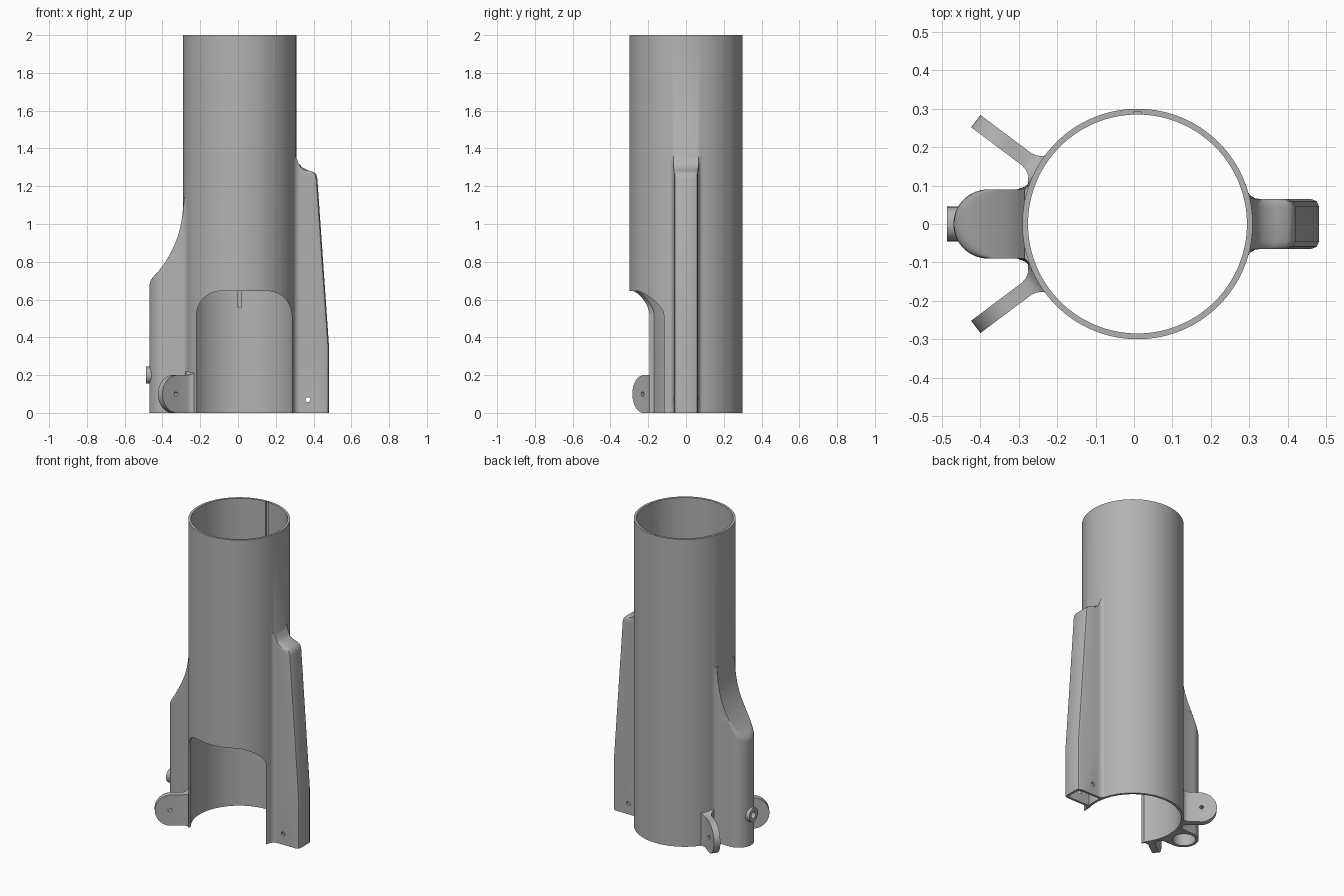
import bpy, bmesh, math
from mathutils import Matrix, Vector

cube = bpy.data.objects.get("Cube")
if cube:
    bpy.data.objects.remove(cube, do_unlink=True)

CX = 0.009          # tube axis
R_OUT, R_IN = 0.3, 0.285

grey = bpy.data.materials.new("plain grey")
grey.use_nodes = True
grey.diffuse_color = (0.45, 0.45, 0.45, 1)
grey.node_tree.nodes["Principled BSDF"].inputs["Base Color"].default_value = grey.diffuse_color


def finish(name, bm):
    bmesh.ops.recalc_face_normals(bm, faces=bm.faces[:])
    mesh = bpy.data.meshes.new(name)
    bm.to_mesh(mesh)
    bm.free()
    mesh.materials.append(grey)
    obj = bpy.data.objects.new(name, mesh)
    bpy.context.collection.objects.link(obj)
    return obj


def loft(name, rows):
    """Closed solid through rows of equal point counts."""
    bm = bmesh.new()
    rings = [[bm.verts.new(p) for p in row] for row in rows]
    n = len(rings[0])
    for a, b in zip(rings, rings[1:]):
        for i in range(n):
            j = (i + 1) % n
            bm.faces.new((a[i], a[j], b[j], b[i]))
    bm.faces.new(rings[0])
    bm.faces.new(rings[-1])
    return finish(name, bm)


def cylinder(name, start, end, radius, sides=32):
    a, b = Vector(start), Vector(end)
    turn = (b - a).to_track_quat('Z', 'Y').to_matrix().to_4x4()
    bm = bmesh.new()
    bmesh.ops.create_cone(bm, cap_ends=True, segments=sides, radius1=radius, radius2=radius,
                          depth=(b - a).length, matrix=Matrix.Translation((a + b) / 2) @ turn)
    return finish(name, bm)


def box(name, lo, hi):
    x0, y0, z0 = lo
    x1, y1, z1 = hi
    return loft(name, [[(x0, y0, z), (x1, y0, z), (x1, y1, z), (x0, y1, z)] for z in (z0, z1)])


def boolean(target, other, operation):
    mod = target.modifiers.new("combine", 'BOOLEAN')
    mod.operation = operation
    mod.solver = 'EXACT'
    mod.object = other
    bpy.context.view_layer.objects.active = target
    bpy.ops.object.modifier_apply(modifier=mod.name)
    bpy.data.objects.remove(other, do_unlink=True)


def mirrored(half):
    return half + [(x, -y) for x, y in reversed(half)]


# Tapered side channel: rounded plan whose outer edge follows a height profile
def channel_plan(outer, inset=0.0):
    half = [(0.25, 0.085), (0.296, 0.085), (0.302, 0.075), (0.315, 0.067), (0.33, 0.065),
            (outer - 0.02, 0.0645), (outer - 0.006, 0.059), (outer, 0.045)]
    out, last = [], 0
    for x, y in half:
        last = max(last, min(x, outer))
        out.append((last, y))
    return mirrored(out)


channel_profile = [(-0.03, .482), (.35, .482), (1.24, .42), (1.262, .414), (1.275, .40),
                   (1.285, .37), (1.30, .34), (1.32, .322), (1.345, .311), (1.36, .303)]
channel = loft("side_channel", [[(x, y, z) for x, y in channel_plan(outer)]
                                for z, outer in channel_profile])
hollow = loft("channel_hollow", [[(0.2, -0.05, z), (x, -0.05, z), (x, 0.05, z), (0.2, 0.05, z)]
                                 for z, x in ((-0.1, .467), (.35, .467), (1.24, .405))])
boolean(channel, hollow, 'DIFFERENCE')

# Scooped round housing: D-shaped plan softly clipped by a concave slope
housing_half = [(-0.2, .13), (-.262, .125), (-.272, .108), (-.285, .097), (-.305, .09)]
housing_half += [(-.38 - .09 * math.sin(a), .09 * math.cos(a))
                 for a in (math.pi / 2 * (i + 0.25) / 16 for i in range(16))]


def soft_max(a, b, k=0.03):
    h = max(k - abs(a - b), 0) / k
    return max(a, b) + h * h * k / 4


def scoop_rows():
    yield -0.04, -0.6
    yield 0.62, -0.6
    slope = [(.68, -.485), (.70, -.47), (.75, -.42), (.795, -.387), (.84, -.36), (.885, -.338),
             (.93, -.32), (.98, -.306), (1.03, -.297), (1.08, -.291), (1.14, -.285)]
    for (z0, x0), (z1, x1) in zip(slope, slope[1:]):
        for i in range(3):
            t = i / 3
            yield z0 + (z1 - z0) * t, x0 + (x1 - x0) * t
    yield slope[-1]


housing = loft("round_housing", [[(soft_max(x, limit), y, z) for x, y in mirrored(housing_half)]
                                 for z, limit in scoop_rows()])
boolean(housing, cylinder("housing_boss", (-.487, 0, .2), (-.42, 0, .2), .045), 'UNION')
boolean(housing, cylinder("housing_bore", (-.385, 0, -.1), (-.385, 0, .66), .068, 48), 'DIFFERENCE')
boolean(housing, cylinder("boss_hole", (-.6, 0, .2), (-.4, 0, .2), .022), 'DIFFERENCE')


# Rounded ears with a pin hole, flared where they meet the tube
def ear(name, side):
    tip, inward, across = Vector((-.412, .268)), Vector((.8, -.6)), Vector((.6, .8))
    stations = [(.1 - .1 * math.cos(math.pi / 2 * (i + .3) / 12), .02) for i in range(12)]
    stations += [(.1, .02), (.165, .02), (.18, .023), (.195, .032), (.205, .048), (.26, .05)]
    rows = []
    for d, t in stations:
        h = math.sqrt(.01 - max(.1 - d, 0) ** 2)
        low, high = .1 - h * 1.01, .1 + h + (t - .02) * .7
        row = []
        for s, z in ((t, low), (t, high), (-t, high), (-t, low)):
            p = tip + inward * d + across * s
            row.append((p.x, p.y * side, z))
        rows.append(row)
    obj = loft(name, rows)
    c = tip + inward * .09
    a, b = c + across * .1, c - across * .1
    boolean(obj, cylinder("pin_hole", (a.x, a.y * side, .1), (b.x, b.y * side, .1), .012, 24), 'DIFFERENCE')
    return obj


# Main tube joined with its attachments
tube = cylinder("tube_body", (CX, 0, -.05), (CX, 0, 2), R_OUT, 128)
for part in (channel, housing, ear("rear_ear", 1), ear("front_ear", -1)):
    boolean(tube, part, 'UNION')
boolean(tube, cylinder("tube_bore", (CX, 0, -.2), (CX, 0, 2.1), R_IN, 128), 'DIFFERENCE')

# Front opening with rounded top corners
left, right, top, r = -.22, .285, .645, .13
arch = [(left, -.2), (right, -.2)]
for cx, first in ((right - r, 0), (left + r, 90)):
    for i in range(13):
        a = math.radians(first + i * 7.5)
        arch.append((cx + r * math.cos(a), top - r + r * math.sin(a)))
opening = loft("front_opening", [[(x, y, z) for x, z in arch] for y in (-.36, -.05)])
# Keep the ear outside the opening: its sides stop at the tube wall
boolean(tube, opening, 'DIFFERENCE')

# Inner key groove, channel pin hole and flat base
boolean(tube, box("key_groove", (0, .27, .56), (.018, .293, 2.1)), 'DIFFERENCE')
boolean(tube, cylinder("channel_pin_hole", (.37, -.1, .07), (.37, .1, .07), .013, 24), 'DIFFERENCE')
boolean(tube, box("base_trim", (-1, -1, -.5), (1, 1, 0)), 'DIFFERENCE')

bpy.ops.object.select_all(action='DESELECT')
tube.select_set(True)
bpy.context.view_layer.objects.active = tube
bpy.ops.object.shade_smooth_by_angle(angle=math.radians(32))
